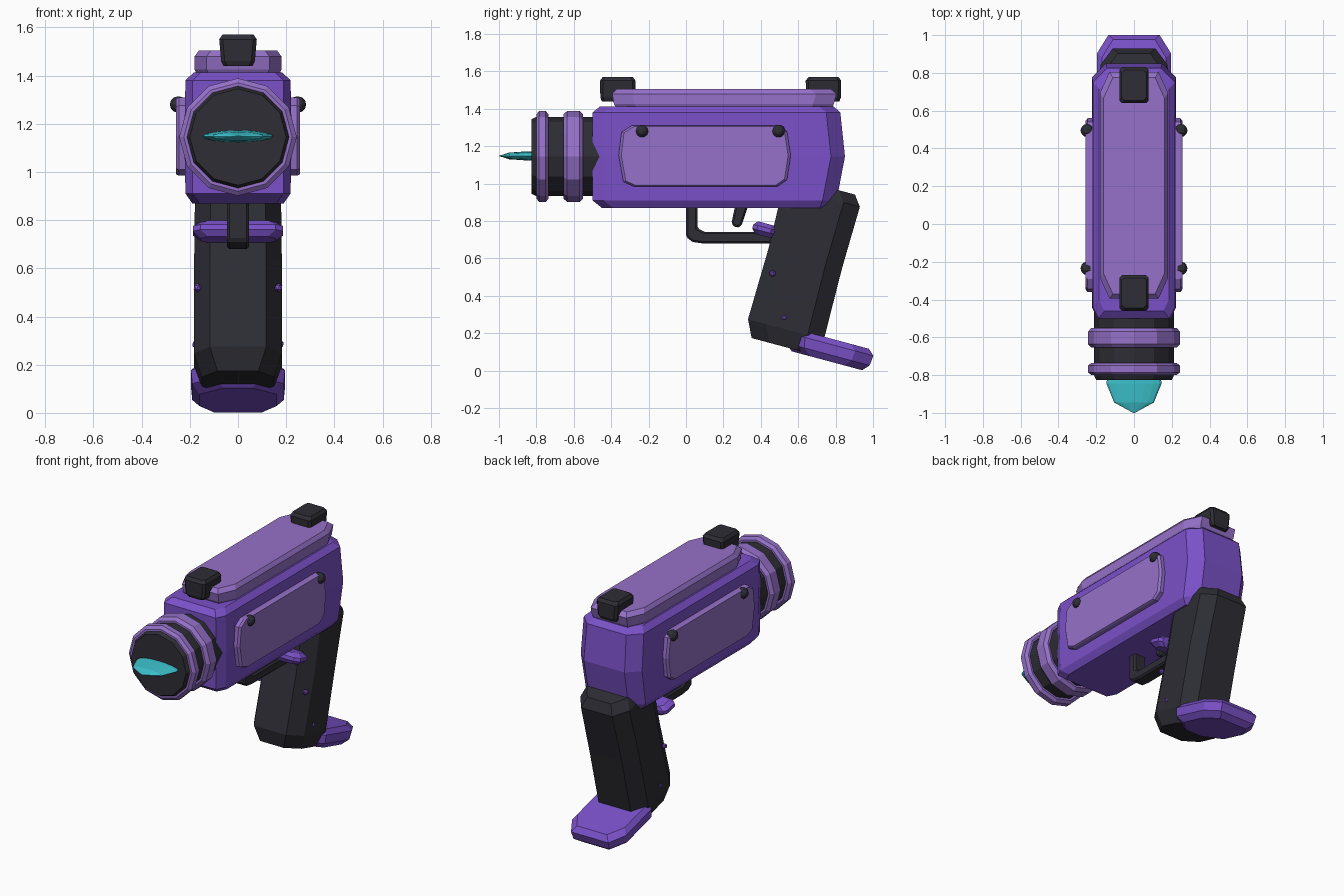
import bpy, bmesh, math
from mathutils import Matrix, Vector

if "Cube" in bpy.data.objects:
    bpy.data.objects.remove(bpy.data.objects["Cube"])


def material(name, rgb):
    m = bpy.data.materials.new(name)
    m.diffuse_color = (*rgb, 1)
    m.use_nodes = True
    m.node_tree.nodes["Principled BSDF"].inputs["Base Color"].default_value = m.diffuse_color
    return m


PURPLE = material("purple", (0.195, 0.082, 0.58))
LILAC = material("lilac", (0.30, 0.165, 0.58))
DARK = material("charcoal", (0.026, 0.026, 0.035))
CYAN = material("cyan", (0.045, 0.53, 0.60))


def loft(name, mat, rings, xf=Matrix(), bevel=0):
    """Skin equal-length rings of points and cap both ends."""
    bm = bmesh.new()
    vs = [[bm.verts.new(xf @ Vector(p)) for p in r] for r in rings]
    n = len(vs[0])
    for a, b in zip(vs, vs[1:]):
        for i in range(n):
            j = (i + 1) % n
            bm.faces.new((a[i], a[j], b[j], b[i]))
    bm.faces.new(vs[0][::-1])
    bm.faces.new(vs[-1])
    bmesh.ops.recalc_face_normals(bm, faces=bm.faces[:])
    me = bpy.data.meshes.new(name)
    bm.to_mesh(me)
    bm.free()
    me.materials.append(mat)
    ob = bpy.data.objects.new(name, me)
    bpy.context.collection.objects.link(ob)
    if bevel:
        mod = ob.modifiers.new("bevel", 'BEVEL')
        mod.width, mod.segments = bevel, 1
    return ob


def block(name, mat, levels, front, back, xf=Matrix()):
    """Chamfered block; levels = (z, half width, y0, y1), front/back = chamfer (x, y)."""
    rings = []
    for z, w, y0, y1 in levels:
        (fx, fy), (bx, by) = front, back
        half = [(w - fx, y0), (w, y0 + fy), (w, y1 - by), (w - bx, y1)]
        rings.append([(x, y, z) for x, y in half] + [(-x, y, z) for x, y in half[::-1]])
    return loft(name, mat, rings, xf)


def lathe(name, mat, profile, z=1.145, flat=1.0, sides=12):
    """Turn (y, radius) points about the barrel axis."""
    angles = [2 * math.pi * i / sides for i in range(sides)]
    return loft(name, mat, [[(r * math.cos(a), y, z + flat * r * math.sin(a)) for a in angles]
                            for y, r in profile])


# main body and top cover
block("body", PURPLE, [(0.87, 0.19, -0.45, 0.79), (0.91, 0.218, -0.50, 0.805),
                       (1.145, 0.223, -0.50, 0.85), (1.38, 0.218, -0.50, 0.825),
                       (1.412, 0.185, -0.46, 0.79)], (0.03, 0.06), (0.075, 0.075))
block("top_cover", LILAC, [(1.40, 0.17, -0.37, 0.78), (1.425, 0.18, -0.385, 0.79),
                           (1.48, 0.18, -0.395, 0.805), (1.505, 0.162, -0.37, 0.775)],
      (0.05, 0.11), (0.05, 0.11))

# sights
for name, y in (("front_sight", -0.365), ("rear_sight", 0.735)):
    block(name, DARK, [(1.44, 0.06, y - 0.085, y + 0.085), (1.46, 0.07, y - 0.093, y + 0.093),
                       (1.55, 0.078, y - 0.095, y + 0.095), (1.57, 0.065, y - 0.08, y + 0.08)],
          (0.015, 0.015), (0.015, 0.015))

# barrel, rings and flat energy tip
lathe("barrel", DARK, [(-0.825, 0.20), (-0.80, 0.212), (-0.42, 0.212), (-0.40, 0.19)])
lathe("barrel_ring_rear", LILAC, [(-0.655, 0.20), (-0.655, 0.225), (-0.635, 0.244),
                                  (-0.57, 0.244), (-0.55, 0.225), (-0.55, 0.20)])
lathe("barrel_ring_front", LILAC, [(-0.80, 0.20), (-0.80, 0.225), (-0.785, 0.244),
                                   (-0.75, 0.244), (-0.735, 0.225), (-0.735, 0.20)])
lathe("energy_tip", CYAN, [(-0.80, 0.14), (-0.845, 0.146), (-0.945, 0.105), (-1.0, 0.004)],
      z=1.148, flat=0.17, sides=16)

# side panels with bolts
PANEL = [(-0.36, 1.15), (-0.345, 1.275), (-0.29, 1.31), (0.49, 1.31), (0.54, 1.28),
         (0.56, 1.15), (0.54, 1.02), (0.49, 0.985), (-0.28, 0.985), (-0.335, 1.01)]
for side, s in (("right", 1), ("left", -1)):
    rings = []
    for x, k in ((0.20, 1), (0.245, 1), (0.257, 0.97)):
        rings.append([(s * x, 0.1 + (y - 0.1) * k, 1.148 + (z - 1.148) * k) for y, z in PANEL])
    loft(side + "_panel", LILAC, rings)
    for i, y in enumerate((-0.235, 0.495)):
        bpy.ops.mesh.primitive_uv_sphere_add(segments=10, ring_count=6, radius=0.036,
                                             location=(s * 0.247, y, 1.28),
                                             rotation=(0, math.pi / 2, 0))
        ob = bpy.context.object
        ob.name = f"{side}_panel_bolt_{i + 1}"
        ob.data.materials.append(DARK)
    # small grip studs
    for i, (x, y, z) in enumerate(((0.168, 0.463, 0.52), (0.174, 0.525, 0.285))):
        bpy.ops.mesh.primitive_ico_sphere_add(subdivisions=1, radius=0.018,
                                              location=(s * x, y, z))
        ob = bpy.context.object
        ob.name = f"{side}_grip_stud_{i + 1}"
        ob.data.materials.append(PURPLE)

# slanted grip, base plate and thumb bar
TILT = Matrix.Translation((0, 0.63, 0.5)) @ Matrix.Rotation(math.radians(-15), 4, 'X')
block("grip", DARK, [(-0.387, 0.15, -0.185, 0.15), (-0.295, 0.182, -0.23, 0.19),
                     (0.10, 0.182, -0.222, 0.185), (0.44, 0.178, -0.232, 0.192),
                     (0.497, 0.15, -0.19, 0.15)], (0.065, 0.10), (0.065, 0.09), TILT)
block("grip_base_plate", PURPLE, [(-0.40, 0.16, 0.04, 0.43), (-0.365, 0.19, 0.0, 0.462),
                                  (-0.31, 0.195, -0.01, 0.468), (-0.28, 0.17, 0.02, 0.435)],
      (0.10, 0.10), (0.06, 0.10), TILT)
BAR = Matrix.Translation((0, 0.415, 0.755)) @ Matrix.Rotation(math.radians(-15), 4, 'X')
block("thumb_bar", PURPLE, [(-0.035, 0.155, -0.04, 0.05), (-0.01, 0.186, -0.06, 0.06),
                            (0.012, 0.186, -0.06, 0.06), (0.034, 0.155, -0.04, 0.05)],
      (0.03, 0.025), (0.02, 0.02), BAR)

# trigger guard and trigger
GUARD = [(0.0, 0.89), (0.0, 0.715), (0.035, 0.688), (0.09, 0.68), (0.48, 0.68),
         (0.48, 0.742), (0.10, 0.742), (0.062, 0.76), (0.062, 0.89)]
TRIGGER = [(0.265, 0.89), (0.242, 0.785), (0.27, 0.762), (0.297, 0.775), (0.335, 0.89)]
for name, pts, w in (("trigger_guard", GUARD, 0.046), ("trigger", TRIGGER, 0.035)):
    loft(name, DARK, [[(x, y, z) for y, z in pts] for x in (-w, w)], bevel=0.01)
